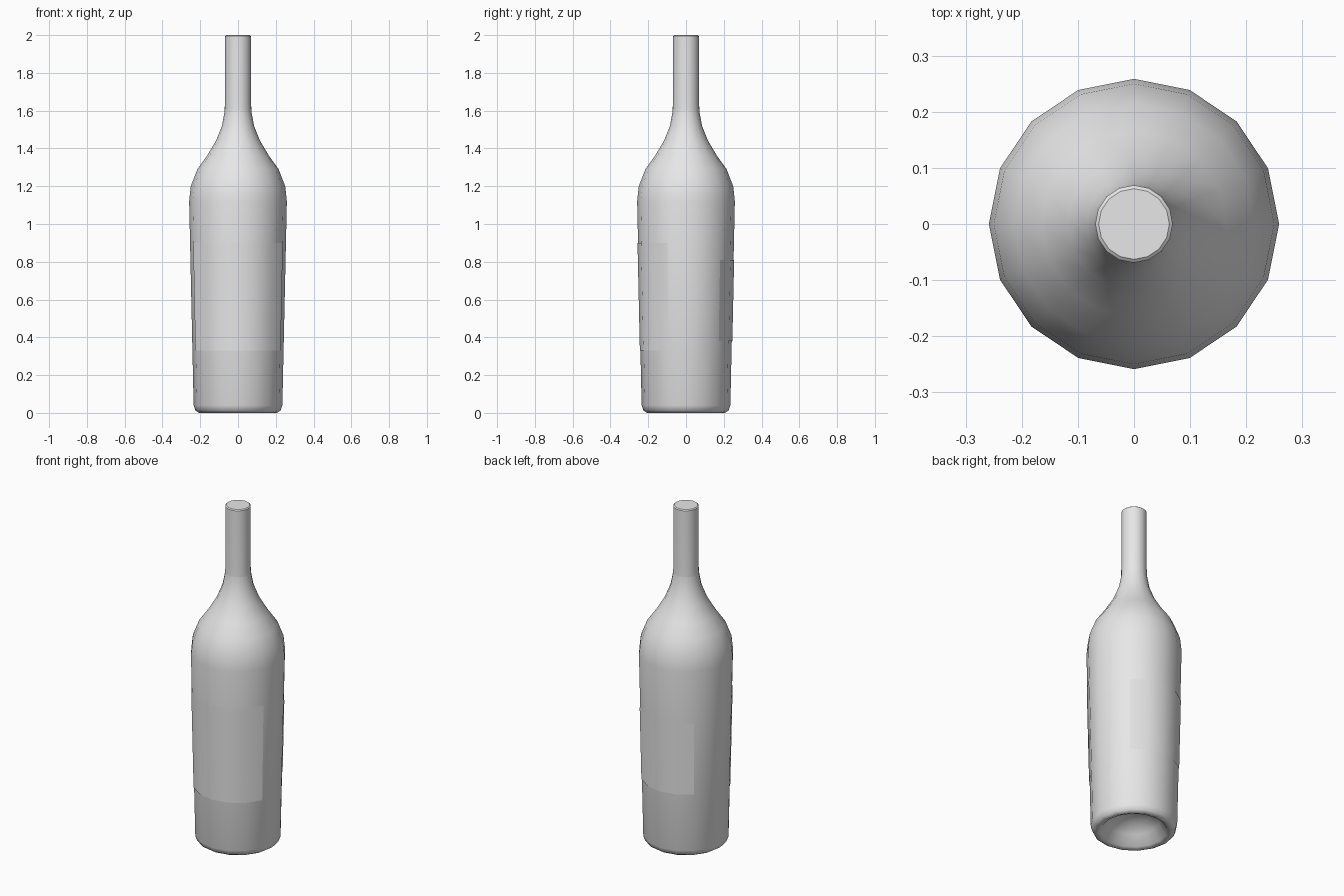
import bpy, bmesh, math

if "Cube" in bpy.data.objects:
    bpy.data.objects.remove(bpy.data.objects["Cube"], do_unlink=True)

SIDES = 16
STEP = 2 * math.pi / SIDES


def make_material(name, rgb):
    mat = bpy.data.materials.new(name)
    mat.use_nodes = True
    mat.diffuse_color = (*rgb, 1)
    mat.node_tree.nodes["Principled BSDF"].inputs["Base Color"].default_value = (*rgb, 1)
    return mat


def revolve(name, profile, mat, first=0, count=SIDES, cap_top=False, sharp=180):
    """Turn a (radius, height) profile about z over some of the sides."""
    bm = bmesh.new()
    closed = count == SIDES
    columns = count if closed else count + 1
    rings = []
    for r, z in profile:
        if r == 0:
            rings.append([bm.verts.new((0, 0, z))] * columns)
        else:
            rings.append([bm.verts.new((r * math.cos((first + i) * STEP),
                                        r * math.sin((first + i) * STEP), z))
                          for i in range(columns)])
    for low, high in zip(rings, rings[1:]):
        for i in range(count):
            j = (i + 1) % columns
            corners = list(dict.fromkeys((low[i], low[j], high[j], high[i])))
            bm.faces.new(corners)
    if cap_top:
        bm.faces.new(rings[-1])
    mesh = bpy.data.meshes.new(name)
    bm.to_mesh(mesh)
    bm.free()
    mesh.materials.append(mat)
    obj = bpy.data.objects.new(name, mesh)
    bpy.context.collection.objects.link(obj)
    bpy.ops.object.select_all(action="DESELECT")
    obj.select_set(True)
    bpy.context.view_layer.objects.active = obj
    bpy.ops.object.shade_smooth_by_angle(angle=math.radians(sharp))
    return obj


def wall(z):
    """Radius of the tapering body wall."""
    return 0.234 + 0.022 * z


grey = make_material("plain grey", (0.8, 0.8, 0.8))

# Bottle: hollow punt, rounded foot, tapering body, shoulder and neck
bottle = [(0, 0.12), (0.08, 0.105), (0.14, 0.065), (0.18, 0.01), (0.205, 0),
          (0.225, 0.012), (wall(0.04), 0.04), (wall(1.12), 1.12),
          (0.25, 1.2), (0.215, 1.29), (0.165, 1.36), (0.117, 1.44),
          (0.085, 1.52), (0.072, 1.59), (0.066, 1.65), (0.066, 1.99)]
revolve("bottle", bottle, grey, sharp=80)

# Foil sleeve over the neck, with a bevelled rim and flat top
foil = [(0.071, 1.6), (0.069, 1.65), (0.069, 1.995), (0.063, 2)]
revolve("neck_foil", foil, grey, cap_top=True, sharp=35)

# Paper labels wrapped around the front and back
for name, low, high, first, count in (("front_label", 0.33, 0.9, 9, 6),
                                      ("back_label", 0.38, 0.81, 2, 4)):
    strip = [(wall(z) + 0.003, z) for z in (low, high)]
    revolve(name, strip, grey, first, count)
